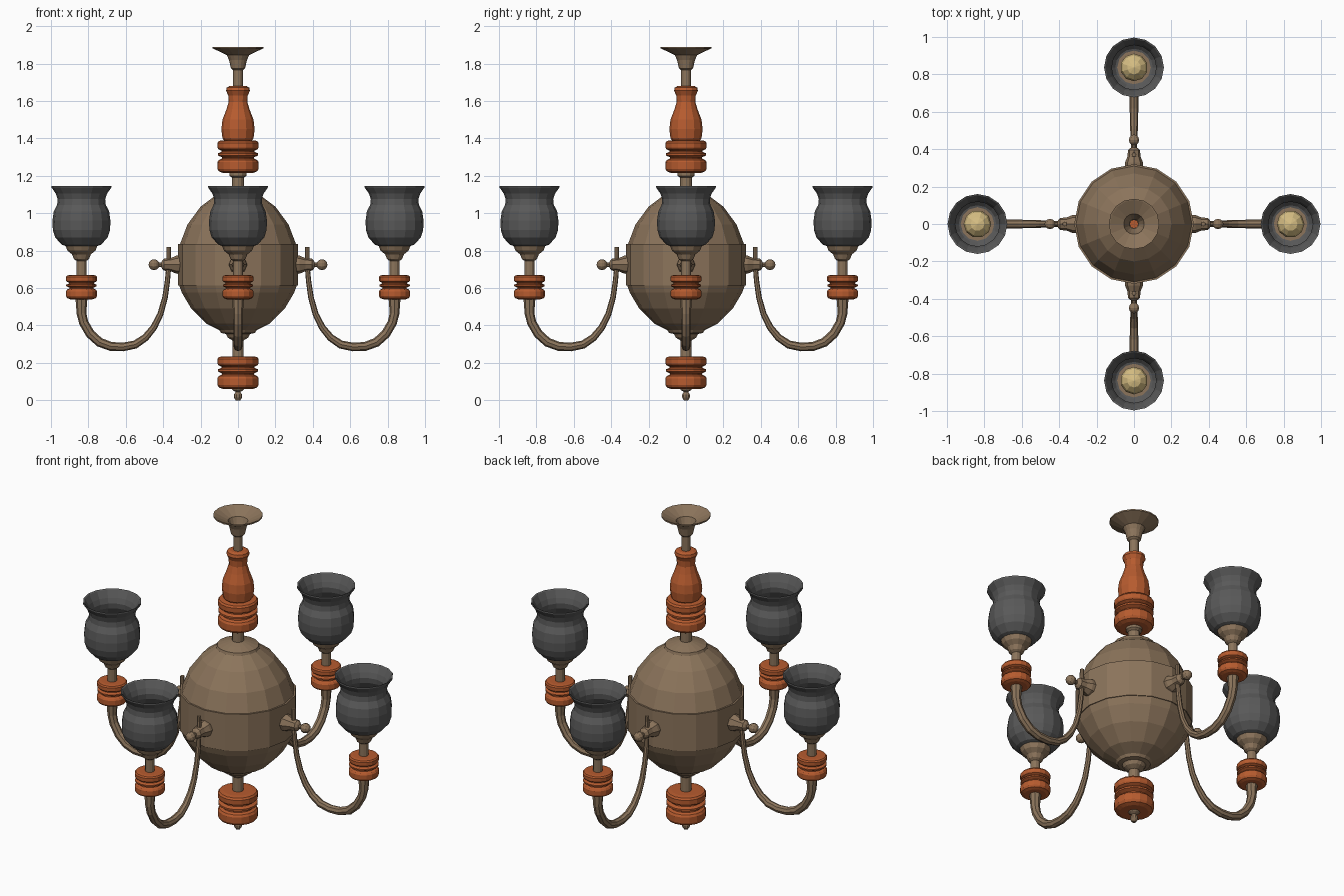
import bpy, bmesh, math
from mathutils import Vector, Matrix


def mat(name, rgb):
    m = bpy.data.materials.new(name)
    m.diffuse_color = (*rgb, 1)
    return m


BRONZE = mat("bronze", (0.26, 0.175, 0.105))
ORANGE = mat("orange_wood", (0.47, 0.105, 0.028))
GREY = mat("grey_glass", (0.10, 0.10, 0.10))
CREAM = mat("cream_bulb", (0.68, 0.52, 0.23))


def finish(name, bm, material):
    bmesh.ops.recalc_face_normals(bm, faces=bm.faces)
    me = bpy.data.meshes.new(name)
    bm.to_mesh(me)
    bm.free()
    me.materials.append(material)
    ob = bpy.data.objects.new(name, me)
    bpy.context.collection.objects.link(ob)
    return ob


def lathe(name, profile, material, n=16, mtx=Matrix(), caps=True):
    """Spin (radius, height) points around z, then place with mtx."""
    bm = bmesh.new()
    rings = []
    for r, z in profile:
        rings.append([bm.verts.new(mtx @ Vector((r * math.cos(2 * math.pi * i / n),
                                                 r * math.sin(2 * math.pi * i / n), z)))
                      for i in range(n)])
    for a, b in zip(rings, rings[1:]):
        for i in range(n):
            j = (i + 1) % n
            bm.faces.new((a[i], a[j], b[j], b[i]))
    if caps:
        bm.faces.new(rings[0][::-1])
        bm.faces.new(rings[-1])
    return finish(name, bm, material)


def tube(name, path, material, mtx, n=8):
    """Tapered tube along (x, z, radius) points in the xz plane."""
    bm = bmesh.new()
    rings = []
    for k, (x, z, r) in enumerate(path):
        p, q = path[max(k - 1, 0)], path[min(k + 1, len(path) - 1)]
        t = Vector((q[0] - p[0], 0, q[1] - p[1])).normalized()
        side, up = Vector((0, 1, 0)), t.cross(Vector((0, 1, 0)))
        rings.append([bm.verts.new(mtx @ (Vector((x, 0, z))
                      + side * r * math.cos(2 * math.pi * i / n)
                      + up * r * math.sin(2 * math.pi * i / n))) for i in range(n)])
    for a, b in zip(rings, rings[1:]):
        for i in range(n):
            j = (i + 1) % n
            bm.faces.new((a[i], a[j], b[j], b[i]))
    bm.faces.new(rings[0])
    bm.faces.new(rings[-1][::-1])
    return finish(name, bm, material)


def ball(r, z, steps=6):
    return [(max(r * math.sin(math.pi * i / steps), 0.002),
             z - r * math.cos(math.pi * i / steps)) for i in range(steps + 1)]


# Turned double bead, unit radius and unit height
BEAD = [(0.72, 0), (0.93, 0.05), (1, 0.13), (1, 0.33), (0.93, 0.40), (0.78, 0.44),
        (0.78, 0.48), (0.98, 0.54), (0.98, 0.60), (0.80, 0.65), (0.80, 0.68),
        (0.96, 0.73), (1, 0.78), (1, 0.92), (0.93, 0.98), (0.72, 1)]


def bead(name, radius, z0, z1, mtx=Matrix()):
    lathe(name, [(r * radius, z0 + h * (z1 - z0)) for r, h in BEAD], ORANGE, 16, mtx)


# Central body and stem
lathe("body", [(0.03, 0.32), (0.055, 0.335), (0.065, 0.355), (0.09, 0.36), (0.10, 0.375),
               (0.17, 0.41), (0.25, 0.49), (0.30, 0.575), (0.315, 0.615), (0.32, 0.615),
               (0.32, 0.835), (0.31, 0.835), (0.27, 0.94), (0.20, 1.035), (0.12, 1.095),
               (0.115, 1.11), (0.07, 1.125), (0.035, 1.135)], BRONZE)
lathe("lower_stem", [(0.03, 0.21), (0.03, 0.33)], BRONZE, 12)
bead("bottom_bead", 0.11, 0.06, 0.235)
lathe("finial", [(0.035, 0.065), (0.03, 0.055), (0.012, 0.045), (0.022, 0.03),
                 (0.022, 0.015), (0.012, 0.0)], BRONZE, 10)
lathe("upper_stem", [(0.032, 1.12), (0.032, 1.19), (0.045, 1.2), (0.045, 1.23)], BRONZE, 12)
bead("upper_bead", 0.11, 1.215, 1.39)
lathe("vase_turning", [(0.07, 1.385), (0.083, 1.40), (0.089, 1.45), (0.083, 1.50),
                       (0.062, 1.555), (0.05, 1.595), (0.052, 1.63), (0.064, 1.655),
                       (0.06, 1.672), (0.045, 1.68)], ORANGE, 12)

# Hollow ceiling cup, open at the top
lathe("ceiling_cup", [(0.026, 1.675), (0.026, 1.765), (0.038, 1.775), (0.048, 1.82),
                      (0.06, 1.845), (0.135, 1.882), (0.135, 1.89), (0.128, 1.888),
                      (0.055, 1.852), (0.042, 1.82), (0.024, 1.78), (0.022, 1.68)],
      BRONZE, 16, caps=False)

# Four identical arms
ARM = [(0.837, 0.56, 0.033), (0.837, 0.52, 0.03), (0.837, 0.465, 0.026),
       (0.825, 0.415, 0.025), (0.79, 0.355, 0.025), (0.74, 0.31, 0.025),
       (0.68, 0.288, 0.024), (0.615, 0.285, 0.023), (0.55, 0.298, 0.022),
       (0.495, 0.335, 0.02), (0.45, 0.39, 0.018), (0.415, 0.46, 0.016),
       (0.39, 0.55, 0.015), (0.377, 0.64, 0.014), (0.37, 0.72, 0.013), (0.37, 0.82, 0.012)]

for k, side in enumerate(("right", "back", "left", "front")):
    spin = Matrix.Rotation(k * math.pi / 2, 4, 'Z')
    post = spin @ Matrix.Translation((0.837, 0, 0))
    peg = spin @ Matrix.Translation((0, 0, 0.725)) @ Matrix.Rotation(math.pi / 2, 4, 'Y')
    tube(side + "_arm", ARM, BRONZE, spin)
    # wall bracket, rod and ball knob
    lathe(side + "_bracket", [(0.05, 0.30), (0.048, 0.33), (0.035, 0.36), (0.032, 0.395),
                              (0.022, 0.405), (0.012, 0.41), (0.012, 0.44)], BRONZE, 8, peg)
    lathe(side + "_knob", ball(0.029, 0.449), BRONZE, 10, peg)
    # candle post
    bead(side + "_bead", 0.083, 0.54, 0.67, post)
    lathe(side + "_shade_holder", [(0.026, 0.65), (0.026, 0.745), (0.04, 0.755),
                                   (0.05, 0.78), (0.075, 0.80), (0.085, 0.825),
                                   (0.09, 0.84)], BRONZE, 12, post)
    # open shade with a thin wall
    lathe(side + "_shade", [(0.085, 0.825), (0.105, 0.832), (0.14, 0.87), (0.153, 0.91),
                            (0.155, 0.96), (0.148, 1.01), (0.13, 1.045), (0.127, 1.075),
                            (0.137, 1.105), (0.16, 1.138), (0.16, 1.147), (0.152, 1.143),
                            (0.130, 1.105), (0.119, 1.075), (0.122, 1.045), (0.140, 1.01),
                            (0.147, 0.96), (0.145, 0.91), (0.132, 0.875), (0.10, 0.842),
                            (0.085, 0.838)], GREY, 16, post, caps=False)
    # bulb
    lathe(side + "_bulb", ball(0.074, 0.905), CREAM, 10, post)
